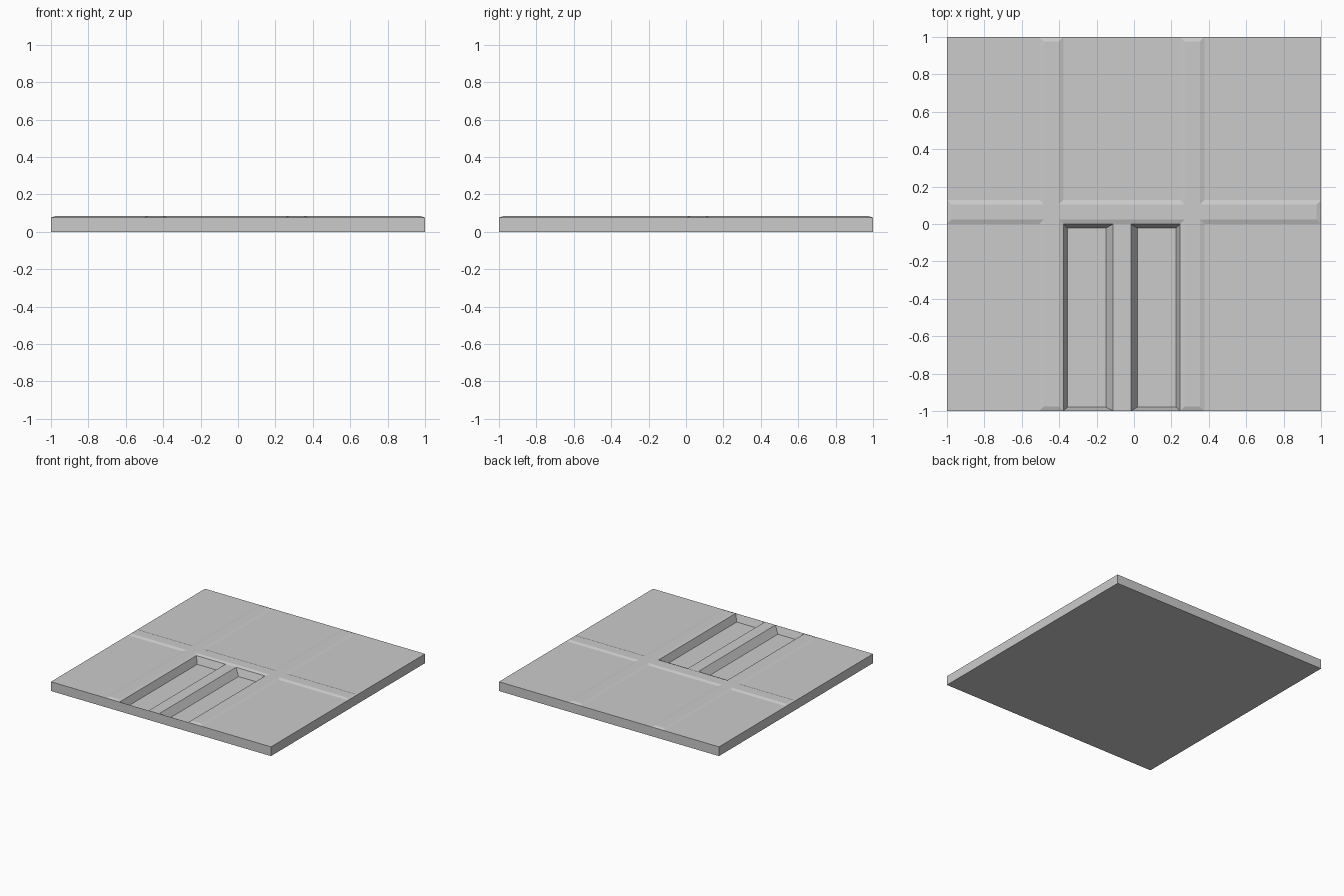
import bpy

if "Cube" in bpy.data.objects:
    bpy.data.objects.remove(bpy.data.objects["Cube"])

BASE, TOP, FLOOR = 0.076, 0.084, 0.018   # slab top, ridge top, recess floor
SLOPE = 0.024                            # width of the ridge bevels
AXIS = -0.065                            # mirror line of the layout


def loft(name, rings):
    """Closed solid through stacked rectangles (x0, x1, y0, y1, z)."""
    verts, faces = [], [(3, 2, 1, 0)]
    for x0, x1, y0, y1, z in rings:
        verts += [(x0, y0, z), (x1, y0, z), (x1, y1, z), (x0, y1, z)]
    for r in range(len(rings) - 1):
        a = r * 4
        for i in range(4):
            j = (i + 1) % 4
            faces.append((a + i, a + j, a + 4 + j, a + 4 + i))
    n = len(verts)
    faces.append((n - 4, n - 3, n - 2, n - 1))
    mesh = bpy.data.meshes.new(name)
    mesh.from_pydata(verts, [], faces)
    obj = bpy.data.objects.new(name, mesh)
    bpy.context.collection.objects.link(obj)
    return obj


def ridge(name, x0, x1, y0, y1):
    s = SLOPE
    return loft(name, [(x0, x1, y0, y1, BASE),
                       (x0 + s, x1 - s, y0 + s, y1 - s, TOP)])


def flip(x0, x1):
    return 2 * AXIS - x1, 2 * AXIS - x0


def combine(target, tool, operation):
    mod = target.modifiers.new(tool.name, 'BOOLEAN')
    mod.operation, mod.solver, mod.object = operation, 'EXACT', tool
    bpy.context.view_layer.objects.active = target
    bpy.ops.object.modifier_apply(modifier=mod.name)
    bpy.data.objects.remove(tool)


# Slab
slab = loft("slab", [(-1, 1, -1, 1, 0), (-1, 1, -1, 1, BASE)])

# Two mirrored recesses with sloping walls, wider slope on the inner side
outer, floor = (-0.377, -0.113), (-0.355, -0.15)
for name, (a, b), (c, d) in (("left_recess", outer, floor),
                             ("right_recess", flip(*outer), flip(*floor))):
    pit = loft(name, [(c, d, -0.979, -0.022, FLOOR),
                      (a, b, -0.999, -0.001, BASE),
                      (a, b, -0.999, -0.001, 0.12)])
    combine(slab, pit, 'DIFFERENCE')

# Raised bevelled ridges: one across, two along the depth
strip = (-0.506, -0.378)
ridges = ridge("ridges", -1, 1, 0.0, 0.128)
combine(ridges, ridge("left_ridge", *strip, -1, 1), 'UNION')
combine(ridges, ridge("right_ridge", *flip(*strip), -1, 1), 'UNION')
combine(slab, ridges, 'UNION')
